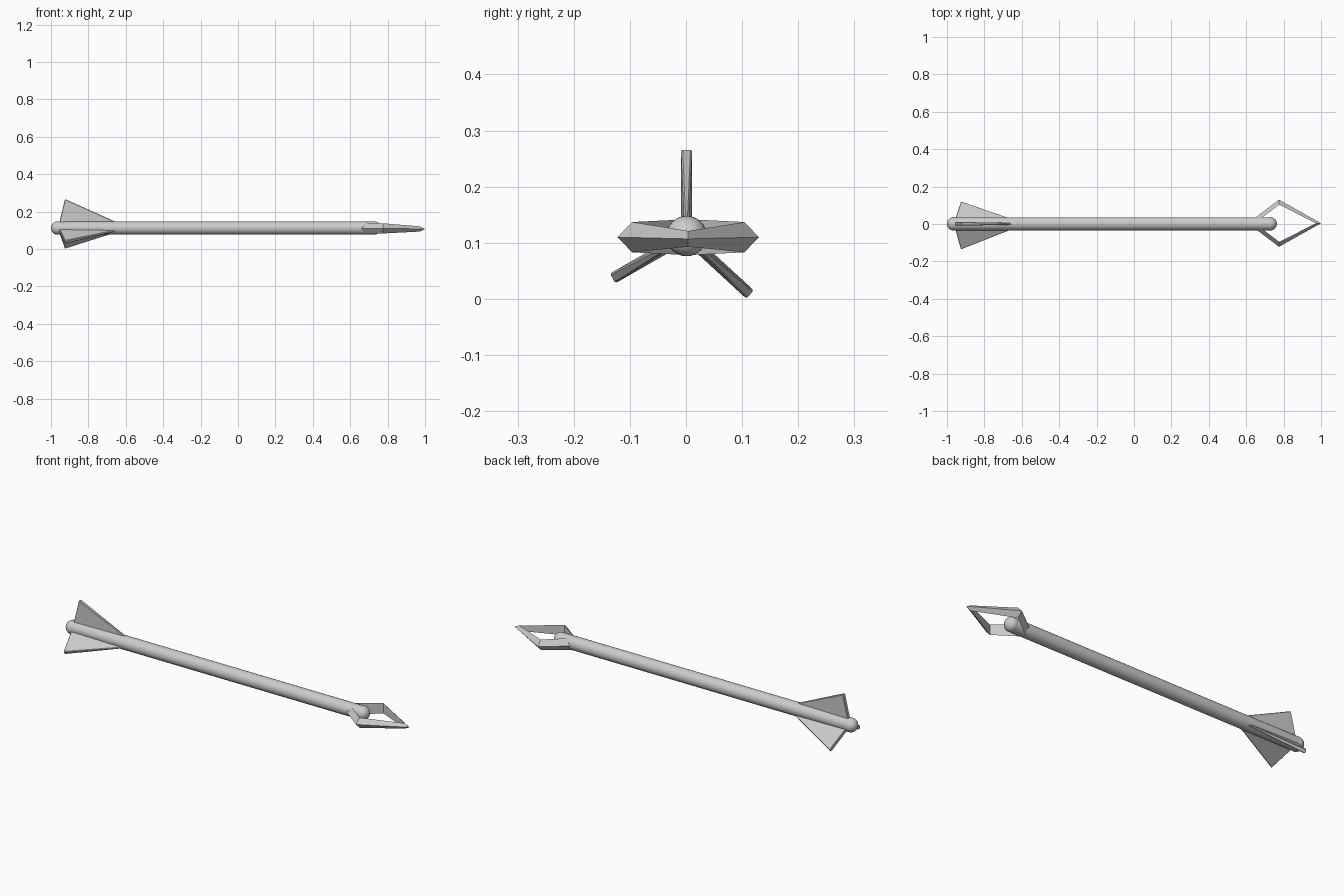
import bpy, bmesh
from math import cos, sin, radians, pi

if "Cube" in bpy.data.objects:
    bpy.data.objects.remove(bpy.data.objects["Cube"])

YC, ZC = 0.001, 0.112   # shaft axis


def mesh_object(name, verts, faces):
    bm = bmesh.new()
    vs = [bm.verts.new(v) for v in verts]
    for f in faces:
        bm.faces.new([vs[i] for i in f])
    bmesh.ops.recalc_face_normals(bm, faces=bm.faces)
    me = bpy.data.meshes.new(name)
    bm.to_mesh(me)
    bm.free()
    ob = bpy.data.objects.new(name, me)
    bpy.context.collection.objects.link(ob)
    return ob


def smooth(ob):
    bpy.context.view_layer.objects.active = ob
    bpy.ops.object.shade_smooth_by_angle(angle=radians(40))


# Shaft
bpy.ops.mesh.primitive_cylinder_add(vertices=32, radius=0.035, depth=1.69,
                                    location=(-0.118, YC, ZC), rotation=(0, pi / 2, 0))
shaft = bpy.context.object
shaft.name = "shaft"
smooth(shaft)

# Rounded shaft ends
for name, x in (("rear_ball", -0.964), ("front_ball", 0.728)):
    bpy.ops.mesh.primitive_uv_sphere_add(segments=32, ring_count=16, radius=0.036,
                                         location=(x, YC, ZC), rotation=(0, pi / 2, 0))
    ball = bpy.context.object
    ball.name = name
    smooth(ball)

# Arrowhead: open diamond frame with a wedge cross-section
# per corner: outer x, outer y, inner x, inner y, half height
corners = [(1.0, 0, 0.972, 0, 0.014), (0.775, 0.126, 0.777, 0.1, 0.027),
           (0.61, 0, 0.645, 0, 0.032), (0.775, -0.126, 0.777, -0.1, 0.027)]
verts, faces = [], []
for ox, oy, ix, iy, h in corners:
    zc = 0.107 if ox == 1.0 else 0.11
    verts += [(ox, oy + 0.004, zc), (ix, iy + 0.004, zc + h), (ix, iy + 0.004, zc - h)]
for i in range(4):
    a, b = 3 * i, 3 * ((i + 1) % 4)
    for j in range(3):
        k = (j + 1) % 3
        faces.append((a + j, b + j, b + k, a + k))
mesh_object("arrowhead_frame", verts, faces)

# Tail fins: triangular blades, thick at the rear and thin in front
fins = [("top_fin", 90, 0.155), ("right_fin", -42.6, 0.155), ("left_fin", 209.8, 0.153)]
for name, angle, length in fins:
    profile = [(-0.958, 0.018, 0.010), (-0.925, length, 0.010), (-0.62, 0.018, 0.004)]
    c, s = cos(radians(angle)), sin(radians(angle))
    verts = [(x, YC + r * c - side * t * s, ZC + r * s + side * t * c)
             for side in (-1, 1) for x, r, t in profile]
    fin = mesh_object(name, verts, [(0, 1, 2), (3, 5, 4), (0, 3, 4, 1),
                                    (1, 4, 5, 2), (2, 5, 3, 0)])
    bevel = fin.modifiers.new("soft_edges", 'BEVEL')
    bevel.width = 0.003
    bevel.segments = 1
